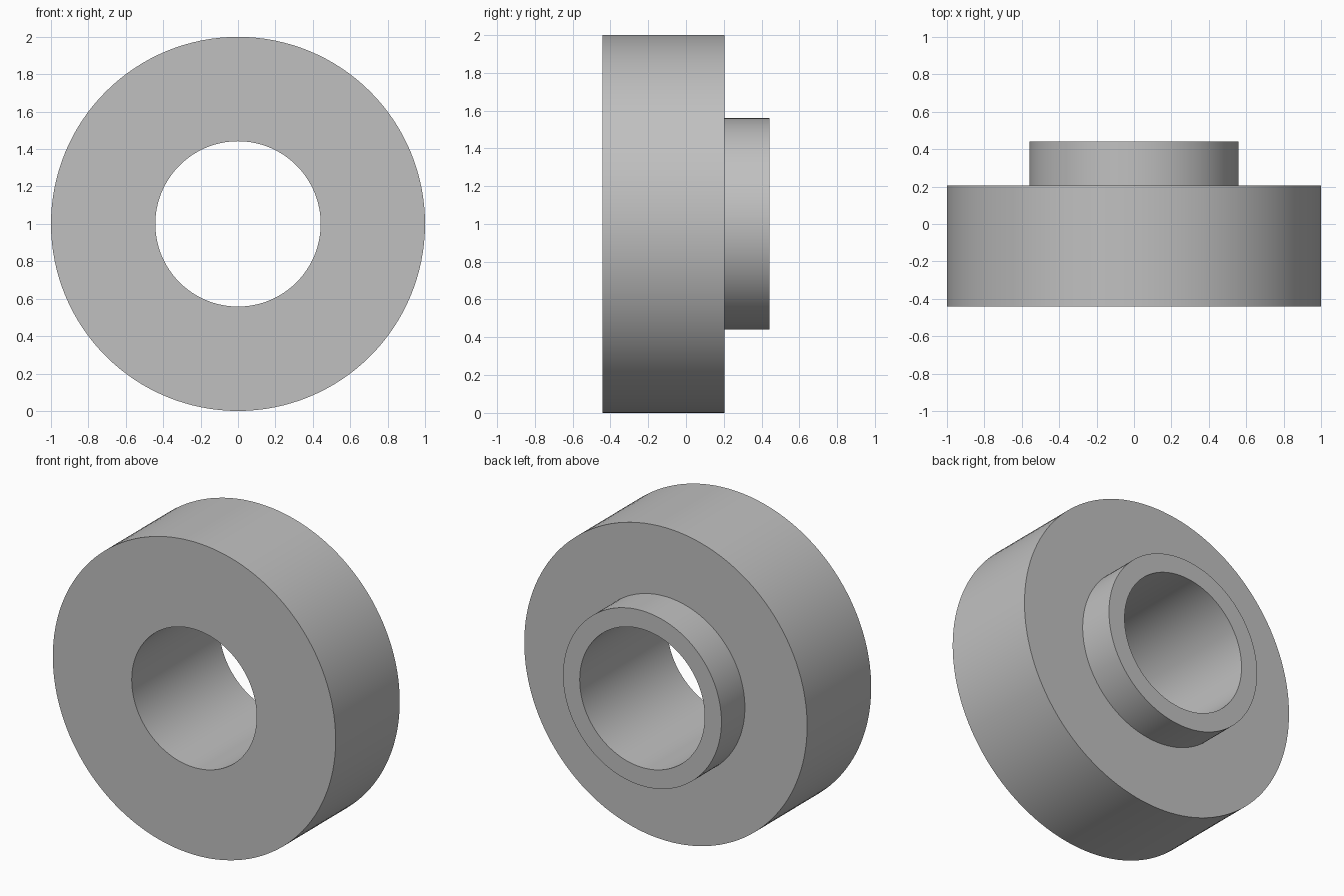
import bpy, bmesh, math
from mathutils import Matrix, Vector

cube = bpy.data.objects.get("Cube")
if cube:
    bpy.data.objects.remove(cube, do_unlink=True)

SEGMENTS = 128
BORE, COLLAR, RIM = 0.442, 0.56, 1.0
FRONT, STEP, BACK = -0.442, 0.205, 0.442

# Plain grey material
grey = bpy.data.materials.new("plain_grey")
grey.use_nodes = True
colour = (0.53, 0.53, 0.53, 1)
grey.diffuse_color = colour
grey.node_tree.nodes["Principled BSDF"].inputs["Base Color"].default_value = colour

# Closed radius/depth profile of the ring and its rear collar
profile = [(BORE, FRONT), (RIM, FRONT), (RIM, STEP),
           (COLLAR, STEP), (COLLAR, BACK), (BORE, BACK)]

# Sweep the profile around the bore axis
bm = bmesh.new()
rings = []
for i in range(SEGMENTS):
    turn = Matrix.Rotation(math.tau * i / SEGMENTS, 3, 'Y')
    rings.append([bm.verts.new(turn @ Vector((r, y, 0)) + Vector((0, 0, RIM)))
                  for r, y in profile])
count = len(profile)
for i, ring in enumerate(rings):
    following = rings[(i + 1) % SEGMENTS]
    for j in range(count):
        k = (j + 1) % count
        bm.faces.new((ring[j], ring[k], following[k], following[j]))
bmesh.ops.recalc_face_normals(bm, faces=bm.faces)

mesh = bpy.data.meshes.new("collared_ring")
bm.to_mesh(mesh)
bm.free()
mesh.materials.append(grey)
ring_object = bpy.data.objects.new("collared_ring", mesh)
bpy.context.collection.objects.link(ring_object)

# Smooth walls with crisp rims
bpy.ops.object.select_all(action='DESELECT')
ring_object.select_set(True)
bpy.context.view_layer.objects.active = ring_object
bpy.ops.object.shade_smooth_by_angle(angle=math.radians(30))
